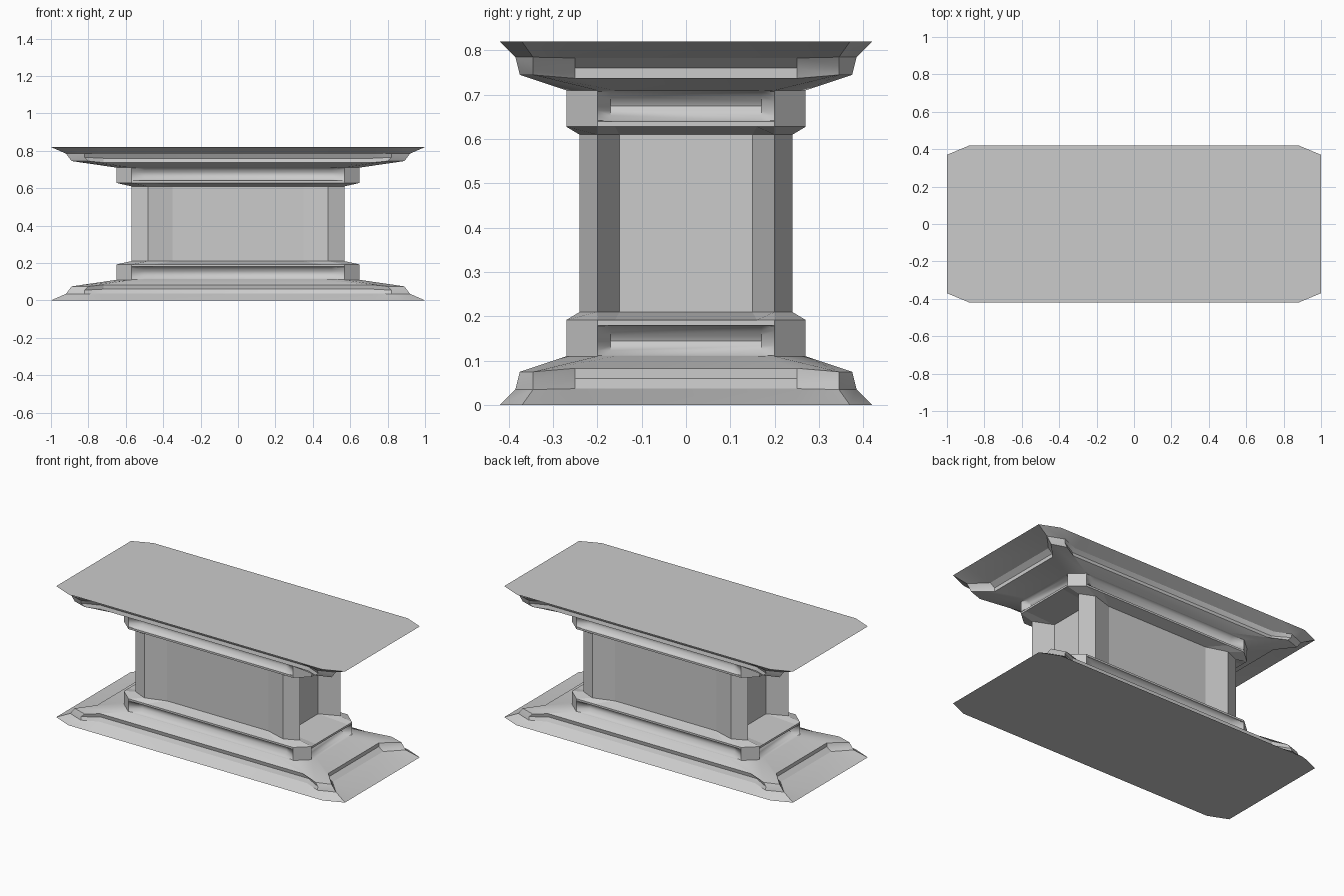
import bpy, bmesh, math

if "Cube" in bpy.data.objects:
    bpy.data.objects.remove(bpy.data.objects["Cube"])

H = 0.82  # total height


def ring(bm, zc, zp, end, corner_a, corner_b, side):
    """16-point plan: recessed ends and sides at zp, chamfered corners at zc."""
    q = [(*end, zp), (*corner_a, zc), (*corner_b, zc), (*side, zp)]
    pts = []
    for sx, sy, rev in ((1, 1, 0), (-1, 1, 1), (-1, -1, 0), (1, -1, 1)):
        pts += [(x * sx, y * sy, z) for x, y, z in (q[::-1] if rev else q)]
    return [bm.verts.new(p) for p in pts]


def stack(name, levels, smooth=0, cap=False, mirror=True):
    """Skin a stack of rings; optionally reflect it about mid height."""
    bm = bmesh.new()
    rings = [ring(bm, *lv) for lv in levels]
    for a, b in zip(rings, rings[1:]):
        for i in range(16):
            j = (i + 1) % 16
            bm.faces.new((a[i], a[j], b[j], b[i]))
    if cap:
        bm.faces.new(rings[0][::-1])
    if mirror:
        geo = bmesh.ops.duplicate(bm, geom=bm.verts[:] + bm.edges[:] + bm.faces[:])["geom"]
        for v in (g for g in geo if isinstance(g, bmesh.types.BMVert)):
            v.co.z = H - v.co.z
        bmesh.ops.reverse_faces(bm, faces=[g for g in geo if isinstance(g, bmesh.types.BMFace)])
    me = bpy.data.meshes.new(name)
    bm.to_mesh(me)
    bm.free()
    ob = bpy.data.objects.new(name, me)
    bpy.context.collection.objects.link(ob)
    if smooth:
        bpy.ops.object.select_all(action='DESELECT')
        ob.select_set(True)
        bpy.context.view_layer.objects.active = ob
        bpy.ops.object.shade_smooth_by_angle(angle=math.radians(smooth))


# Shared outlines: straight collar and recessed core
collar = ((.65, .16), (.65, .20), (.57, .27), (.45, .27))
core = ((.45, .15), (.57, .20), (.48, .24), (.35, .20))

# Base and top plates with grooved moulding between corner blocks
plate = [
    (0, 0, (1, .25), (1, .37), (.88, .42), (.72, .42)),
    (.035, .037, (.83, .25), (.92, .345), (.82, .385), (.72, .345)),
    (.055, .06, (.80, .25), (.905, .345), (.82, .38), (.72, .33)),
    (.075, .083, (.80, .25), (.89, .345), (.80, .375), (.72, .335)),
    (.11, .11, *collar),
]
stack("plate_moulding", plate, smooth=25, cap=True)

# Coved necks with rounded corner blocks
neck = [(.11, .11, *collar)]
for k in range(7):
    t = k / 6
    d = .02 + .035 * math.sin(math.pi * t)
    z = .112 + .066 * t
    neck.append((z, z, (.65 - d, .17), (.65, .20), (.57, .27), (.50, .27 - d * .7)))
neck.append((.18, .18, *collar))
stack("coved_neck", neck, smooth=45)

# Thin collars stepping in to the core
stack("collar", [(.18, .18, *collar), (.192, .192, *collar), (.21, .21, *core)])

# Core with chamfered corner posts and recessed panels
stack("core", [(.21, .21, *core), (H - .21, H - .21, *core)], mirror=False)
